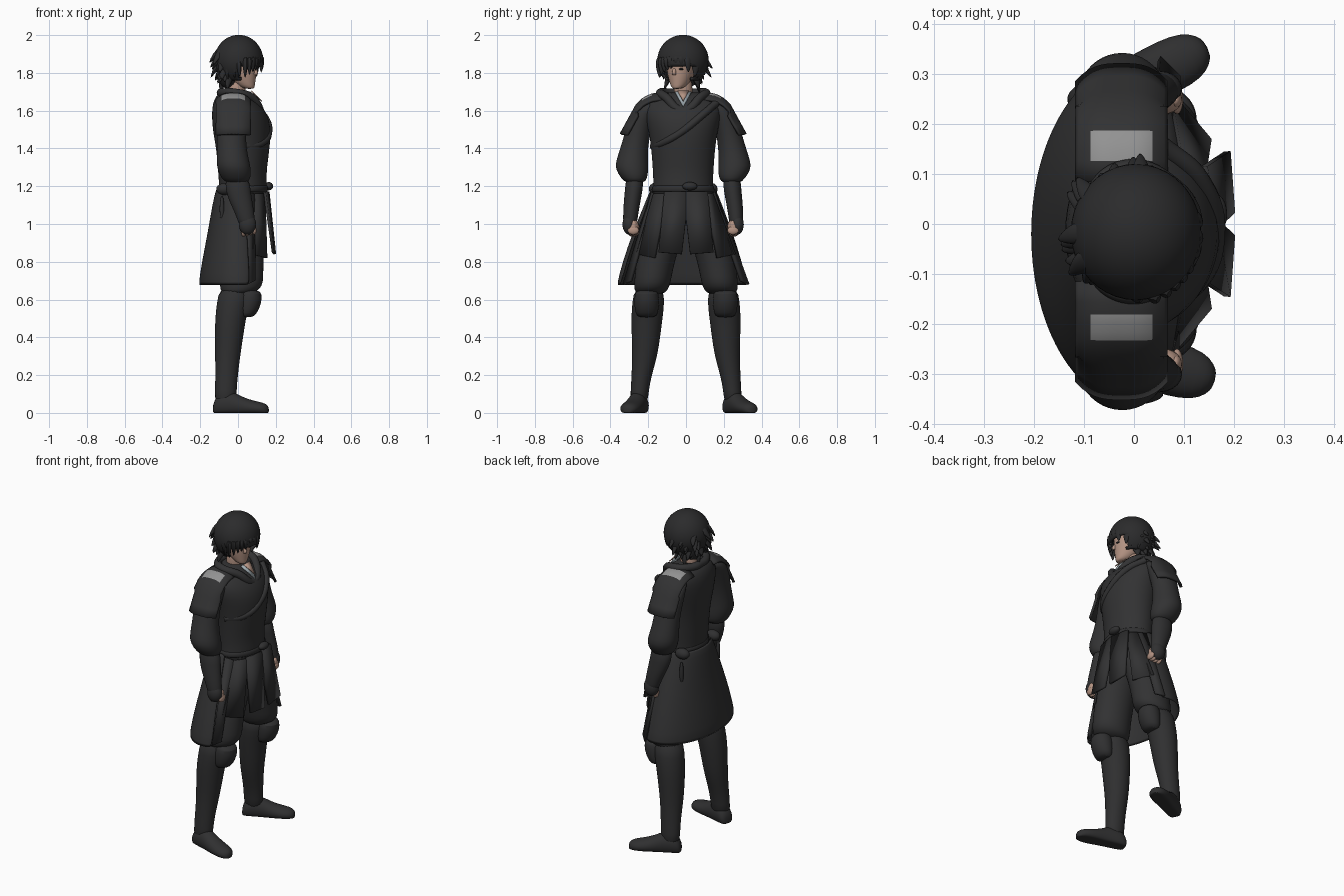
import bpy, bmesh, math, random
from mathutils import Vector

if "Cube" in bpy.data.objects:
    bpy.data.objects.remove(bpy.data.objects["Cube"])
random.seed(4)

def material(name, c):
    m = bpy.data.materials.new(name)
    m.diffuse_color = (*c, 1)
    m.use_nodes = True
    m.node_tree.nodes["Principled BSDF"].inputs["Base Color"].default_value = m.diffuse_color
    return m

CLOTH = material("charcoal cloth", (0.032, 0.032, 0.033))
DARK = material("dark leather", (0.029, 0.029, 0.030))
HAIR = material("black hair", (0.024, 0.024, 0.025))
SKIN = material("skin", (0.45, 0.29, 0.225))
GREY = material("grey patch", (0.29, 0.29, 0.29))
SHIRT = material("pale shirt", (0.36, 0.42, 0.45))
CY = -0.015          # the upper body leans a little to -y

def finish(name, bm, mat, sub=0, thick=0):
    bmesh.ops.recalc_face_normals(bm, faces=bm.faces[:])
    me = bpy.data.meshes.new(name)
    bm.to_mesh(me)
    bm.free()
    ob = bpy.data.objects.new(name, me)
    bpy.context.collection.objects.link(ob)
    me.materials.append(mat)
    if thick:
        m = ob.modifiers.new("thickness", 'SOLIDIFY')
        m.thickness, m.offset = thick, 0
    if sub:
        ob.modifiers.new("smooth", 'SUBSURF').levels = sub
    return ob

def loft(name, rings, mat, u=(1, 0, 0), v=(0, 1, 0), n=20, arc=None, thick=0, sub=1, floor=-9):
    """Skin elliptical rings (x, y, z, ru, rv); arc leaves the rings open."""
    bm, u, v, rows = bmesh.new(), Vector(u), Vector(v), []
    a0, a1 = arc or (0, 360)
    for x, y, z, ru, rv in rings:
        row = []
        for i in range(n + 1 if arc else n):
            a = math.radians(a0 + (a1 - a0) * i / n)
            p = Vector((x, y, z)) + u * ru * math.cos(a) + v * rv * math.sin(a)
            p.z = max(p.z, floor)
            row.append(bm.verts.new(p))
        rows.append(row)
    k = len(rows[0])
    for a, b in zip(rows, rows[1:]):
        for i in range(n):
            bm.faces.new((a[i], a[(i + 1) % k], b[(i + 1) % k], b[i]))
    if not arc:
        bm.faces.new(rows[0])
        bm.faces.new(rows[-1])
    return finish(name, bm, mat, sub, thick)

def side(rings, s, cy=CY):
    return [(x, s * y + cy, z, a, b) for x, y, z, a, b in rings]

def span(rows, cy=CY):
    """Rings from (z, x back, x front, half width)."""
    return [((a + b) / 2, cy, z, (b - a) / 2, h) for z, a, b, h in rows]

def ball(name, loc, r, mat):
    bm = bmesh.new()
    bmesh.ops.create_uvsphere(bm, u_segments=20, v_segments=12, radius=1)
    for v in bm.verts:
        v.co = Vector(loc) + Vector(a * b for a, b in zip(v.co, r))
    return finish(name, bm, mat)

def panel(name, pts, mat, thick=0.014):
    bm = bmesh.new()
    bm.faces.new([bm.verts.new(p) for p in pts])
    return finish(name, bm, mat, 0, thick)

def tube(name, pts, r, mat, closed=False):
    cu = bpy.data.curves.new(name, 'CURVE')
    cu.dimensions, cu.bevel_depth, cu.bevel_resolution, cu.use_fill_caps = '3D', r, 3, True
    sp = cu.splines.new('BEZIER')
    sp.bezier_points.add(len(pts) - 1)
    for b, p in zip(sp.bezier_points, pts):
        b.co = p
        b.handle_left_type = b.handle_right_type = 'AUTO'
    sp.use_cyclic_u = closed
    ob = bpy.data.objects.new(name, cu)
    bpy.context.collection.objects.link(ob)
    cu.materials.append(mat)

# torso, belt and coat tail
loft("tunic", span([(1.10, -.09, .14, .165), (1.14, -.10, .15, .165), (1.20, -.10, .155, .158), (1.26, -.105, .15, .16),
    (1.34, -.11, .16, .165), (1.42, -.12, .17, .172), (1.50, -.135, .175, .185), (1.58, -.14, .16, .205),
    (1.64, -.135, .115, .20), (1.68, -.115, .065, .15), (1.70, -.09, .04, .09)]), CLOTH, n=28)
loft("belt", span([(1.168, -.104, .158, .168), (1.172, -.107, .16, .17), (1.203, -.105, .16, .165), (1.207, -.102, .157, .16)]), DARK)
loft("coat_tail", [(0, CY, 1.19, .11, .165), (0, CY, 1.10, .13, .20), (0, CY - .003, .95, .155, .26),
    (0, CY - .005, .80, .185, .31), (0, CY - .005, .672, .205, .343)], CLOTH, arc=(72, 288), n=32, thick=.012)

# front tabards, hip flaps and coat edges
for s in (-1, 1):
    panel("front_tabard", [(.14, s * .115, 1.17), (.16, 0, 1.17), (.172, 0, 1.03), (.195, s * .022, .84), (.186, s * .145, .85)], CLOTH)
    panel("hip_flap", [(.09, s * .155 + CY, 1.16), (.14, s * .10, 1.16), (.15, s * .165, .82), (.07, s * .26, .84)], CLOTH)
    panel("coat_edge", [(.035, s * .165 + CY, 1.17), (.085, s * .15 + CY, 1.16), (.09, s * .29, .70), (.05, s * .33, .68)], CLOTH)

# belt knot, pouches and hanging strap
ball("belt_knot", (.162, .02, 1.20), (.024, .04, .022), DARK)
for s in (-1, 1):
    ball("belt_pouch", (-.07, s * .15 + CY, 1.185), (.045, .032, .032), DARK)
    ball("hanging_strap", (-.085, s * .18 + CY, 1.08), (.012, .012, .07), DARK)

# chest drape and cowl collar
tube("chest_fold", [(.05, .16, 1.64), (.13, .09, 1.58), (.162, -.02, 1.49), (.125, -.12, 1.43), (.03, -.175, 1.41)], .02, CLOTH)
tube("cowl", [(.115, CY, 1.60), (.07, .075, 1.67), (-.02, .105, 1.695), (-.08, .05, 1.695), (-.09, CY, 1.695),
    (-.08, -.08, 1.695), (-.02, -.135, 1.695), (.07, -.105, 1.67)], .023, CLOTH, True)
panel("shirt_collar", [(.062, -.06, 1.70), (.062, .03, 1.70), (.128, CY, 1.62)], SHIRT, .008)
panel("bare_throat", [(.070, -.045, 1.705), (.070, .015, 1.705), (.126, CY, 1.65)], SKIN, .006)
loft("neck", [(-.015, -.015, 1.62, .05, .052), (-.01, -.015, 1.70, .05, .05), (0, -.017, 1.79, .05, .05)], SKIN)

# shoulder guards, with a grey patch on top
PROFILE = [(.10, 1.69), (.14, 1.688), (.164, 1.684), (.18, 1.678), (.198, 1.669), (.213, 1.66), (.245, 1.63), (.275, 1.575), (.305, 1.52), (.33, 1.475)]
for s in (-1, 1):
    bm, rows = bmesh.new(), []
    for y, z in PROFILE:
        row = []
        for i in range(25):
            t = i / 12 - 1
            drop = .05 * abs(t) ** 3
            row.append(bm.verts.new((-.025 + .088 * t, s * (y - drop * .7 * (z < 1.6)) + CY, z - drop * (.7 if z > 1.6 else .1))))
        rows.append(row)
    for a, b in zip(rows, rows[1:]):
        for i in range(24):
            bm.faces.new((a[i], a[i + 1], b[i + 1], b[i]))
    lo, hi = (.164, .213) if s < 0 else (.14, .198)
    for f in bm.faces:
        c = f.calc_center_median()
        f.material_index = int(lo < abs(c.y - CY) < hi and abs(c.x + .025) < .06)
    finish("shoulder_guard", bm, CLOTH, 0, .014).data.materials.append(GREY)

# arms and hands
for s in (-1, 1):
    loft("sleeve", side([(-.03, .15, 1.65, .07, .05), (-.03, .19, 1.615, .085, .065), (-.035, .22, 1.56, .085, .072),
        (-.035, .242, 1.48, .078, .068), (-.033, .26, 1.40, .078, .074), (-.027, .272, 1.33, .088, .086),
        (-.02, .272, 1.29, .09, .088), (-.01, .258, 1.24, .078, .07), (-.005, .255, 1.215, .055, .045)], s), CLOTH)
    loft("forearm", side([(-.005, .255, 1.26, .065, .05), (.0, .262, 1.17, .068, .047), (.025, .275, 1.09, .057, .043),
        (.045, .28, 1.02, .045, .038), (.048, .282, .99, .045, .036)], s), DARK)
    ball("gloved_hand", (.05, s * .285 + CY, .998), (.046, .036, .055), DARK)
    ball("palm", (.06, s * .266 + CY, .985), (.036, .032, .04), SKIN)
    for i in range(4):
        ball("finger", (.086 - .019 * i, s * .264 + CY, .966 - .004 * i), (.012, .03, .022), SKIN)
    ball("thumb", (.082, s * .262 + CY, .992), (.013, .016, .026), SKIN)

# legs, knee pads, boots; the left foot turns out further
for s in (-1, 1):
    loft("trouser_leg", side([(.025, .07, 1.17, .11, .08), (.025, .085, 1.06, .12, .095), (.025, .11, .96, .12, .105),
        (.02, .15, .85, .118, .105), (.02, .17, .75, .115, .1), (.019, .178, .69, .117, .098),
        (.01, .185, .65, .105, .09), (-.01, .19, .625, .07, .07)], s, 0), CLOTH)
    loft("knee_pad", side([(.06, .208, .65, .045, .05), (.066, .208, .635, .062, .064), (.06, .208, .58, .066, .068),
        (.05, .208, .525, .05, .06), (.042, .208, .505, .035, .045)], s, 0), DARK)
    loft("boot_shaft", side([(-.015, .195, .67, .085, .08), (-.025, .2, .58, .088, .086), (-.04, .207, .50, .082, .084),
        (-.048, .212, .40, .076, .076), (-.055, .218, .30, .067, .067), (-.06, .235, .20, .06, .054),
        (-.065, .245, .12, .058, .048), (-.065, .25, .04, .058, .048)], s, 0), DARK)
    turn = .27 if s < 0 else .45
    d = Vector((math.cos(turn), s * math.sin(turn), 0))
    foot = [(-.066, .025, .04), (-.055, .042, .08), (-.02, .05, .115), (.04, .05, .115), (.09, .052, .085),
            (.15, .056, .065), (.20, .05, .056), (.225, .032, .045), (.235, .014, .03)]
    loft("boot_foot", [(-.065 + d.x * t, s * .25 + d.y * t, h * .4, w, h * .6) for t, w, h in foot],
         DARK, (-d.y, d.x, 0), (0, 0, 1), floor=0)

# head, turned toward -y
F = Vector((math.cos(.45), -math.sin(.45), 0))
S = Vector((-F.y, F.x, 0))
def head(f, l, z):
    return Vector((0, -.018, z)) + F * f + S * l
loft("face", [(*head(f, 0, z), a, b) for f, z, a, b in [(.07, 1.715, .02, .018), (.055, 1.725, .04, .036), (.035, 1.75, .062, .053),
    (.02, 1.79, .083, .07), (.01, 1.84, .095, .08), (.005, 1.89, .1, .085), (0, 1.95, .07, .07)]], SKIN, F, S)
loft("nose", [(*head(.095, 0, 1.83), .008, .007), (*head(.106, 0, 1.80), .016, .012), (*head(.10, 0, 1.787), .012, .012)], SKIN, F, S, n=10)
ball("left_eye", head(.088, .034, 1.82), (.012, .012, .006), HAIR)

# hair cap, open over the face, with a nape mass
bm = bmesh.new()
bmesh.ops.create_uvsphere(bm, u_segments=40, v_segments=28, radius=1)
for v in bm.verts:
    v.co = Vector((v.co.x * .124 + .004, v.co.y * .130 - .016, v.co.z * .130 + 1.865))
def bald(f):
    c = f.calc_center_median()
    return c.z < (1.84 if (c - head(0, 0, 0)).dot(F) > .05 else 1.765)
bmesh.ops.delete(bm, geom=[f for f in bm.faces if bald(f)], context='FACES')
finish("hair_cap", bm, HAIR, 0, .012)
ball("nape_hair", (-.05, -.012, 1.80), (.058, .085, .085), HAIR)

def lock(a, b, r):
    a, b = Vector(a), Vector(b)
    m = (a + b) / 2 + Vector(((a.x + b.x) * .03, (a.y + b.y) * .03, .004))
    ax = (b - a).normalized()
    u = ax.cross(Vector((.3, .2, 1))).normalized()
    loft("hair_lock", [(*a, r, r * .7), (*m, r * .8, r * .5), (*b, r * .08, r * .08)], HAIR, u, ax.cross(u), n=8)

# fringe sweeping low over the right eye, side locks, ragged back
for l, z in ((-.09, 1.77), (-.07, 1.785), (-.05, 1.80), (-.03, 1.81), (-.008, 1.82), (.025, 1.835), (.05, 1.83), (.078, 1.80)):
    f = math.sqrt(.0165 - l * l)
    lock(head(f * .89, l * .95, 1.89), head(f * .95, l * 1.04, z), .03)
for s in (-1, 1):
    for f, z in ((.05, 1.775), (.02, 1.77), (-.02, 1.755)):
        lock(head(f, s * .102, 1.87), head(f + .01, s * .1, z), .03)
for i in range(36):
    a = math.radians(100 + 160 * ((i * 7) % 36) / 35)
    t = i / 35
    z = 1.79 + .13 * t + random.uniform(-.012, .012)
    r0, r1 = .065 + .02 * t, .1 + .052 * min(t * 1.4, 1) + random.uniform(-.012, .012)
    ta = a + random.uniform(-.18, .18)
    lock(head(r0 * math.cos(a), r0 * math.sin(a), z), head(r1 * math.cos(ta), r1 * math.sin(ta), z - random.uniform(.06, .1)), .03)

# smooth shading that keeps hard edges
bpy.ops.object.select_all(action='DESELECT')
for ob in bpy.context.scene.objects:
    if ob.type == 'MESH':
        ob.select_set(True)
        bpy.context.view_layer.objects.active = ob
bpy.ops.object.shade_smooth_by_angle(angle=math.radians(45))
